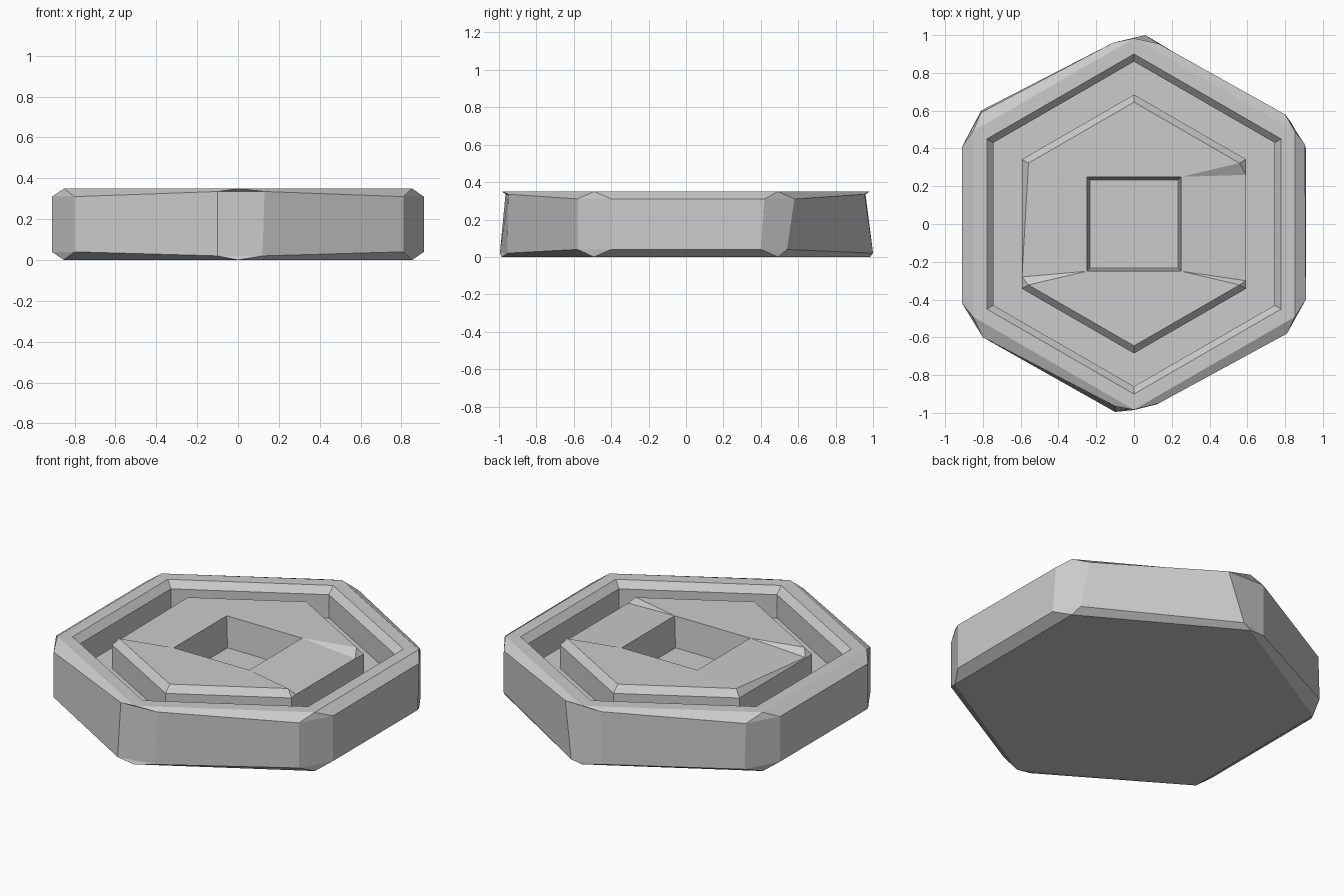
import bpy, bmesh
from math import cos, sin, radians

if "Cube" in bpy.data.objects:
    bpy.data.objects.remove(bpy.data.objects["Cube"])


def hexa(r, z):
    # hexagon with each corner listed twice, so it can join 12-sided rings
    return [(r * cos(radians(30 + 60 * (i // 2))),
             r * sin(radians(30 + 60 * (i // 2))), z) for i in range(12)]


def square(h, z):
    s = [(h, h), (-h, h), (-h, -h), (h, -h)]
    return [(*s[i // 3], z) for i in range(12)]


def wall(pts, z_side, z_tip):
    # front and back tips get a shallower chamfer than the sides
    return [(x, y, z_tip if abs(x) < 0.3 else z_side) for x, y in pts]


lower = [(.91, .40), (.83, .54), (.06, 1.0), (-.11, .96), (-.81, .60), (-.91, .41),
         (-.91, -.42), (-.80, -.60), (-.10, -.995), (.12, -.955), (.81, -.58), (.91, -.40)]
upper = [(.905, .42), (.80, .58), (.13, .955), (-.11, .96), (-.81, .59), (-.91, .41),
         (-.91, -.42), (-.80, -.60), (-.10, -.965), (.13, -.95), (.81, -.58), (.91, -.40)]

# worn island edge: three corners pushed out and down
island = hexa(0.645, 0.35)
island[0] = (.593, .26, .315)
island[11] = (.593, -.30, .315)
island[6] = (-.593, -.28, .315)

rings = [
    hexa(0.985, 0.0),          # underside
    wall(lower, 0.04, 0.02),   # outer wall
    wall(upper, 0.31, 0.335),
    hexa(0.983, 0.35),         # rim
    hexa(0.90, 0.35),
    hexa(0.86, 0.31),          # groove
    hexa(0.86, 0.17),
    hexa(0.685, 0.17),
    hexa(0.685, 0.31),         # island
    island,
    square(0.25, 0.35),        # square socket
    square(0.232, 0.17),
]

bm = bmesh.new()
cache = {}


def vert(p):
    k = tuple(round(c, 4) for c in p)
    if k not in cache:
        cache[k] = bm.verts.new(k)
    return cache[k]


def face(pts):
    vs = list(dict.fromkeys(vert(p) for p in pts))
    if len(vs) > 2:
        bm.faces.new(vs)


for a, b in zip(rings, rings[1:]):
    for i in range(12):
        j = (i + 1) % 12
        face([a[i], a[j], b[j], b[i]])
face(rings[0][::-1])
face(rings[-1])
bmesh.ops.recalc_face_normals(bm, faces=bm.faces)

mesh = bpy.data.meshes.new("hex_tile")
bm.to_mesh(mesh)
bm.free()
bpy.context.collection.objects.link(bpy.data.objects.new("hex_tile", mesh))
